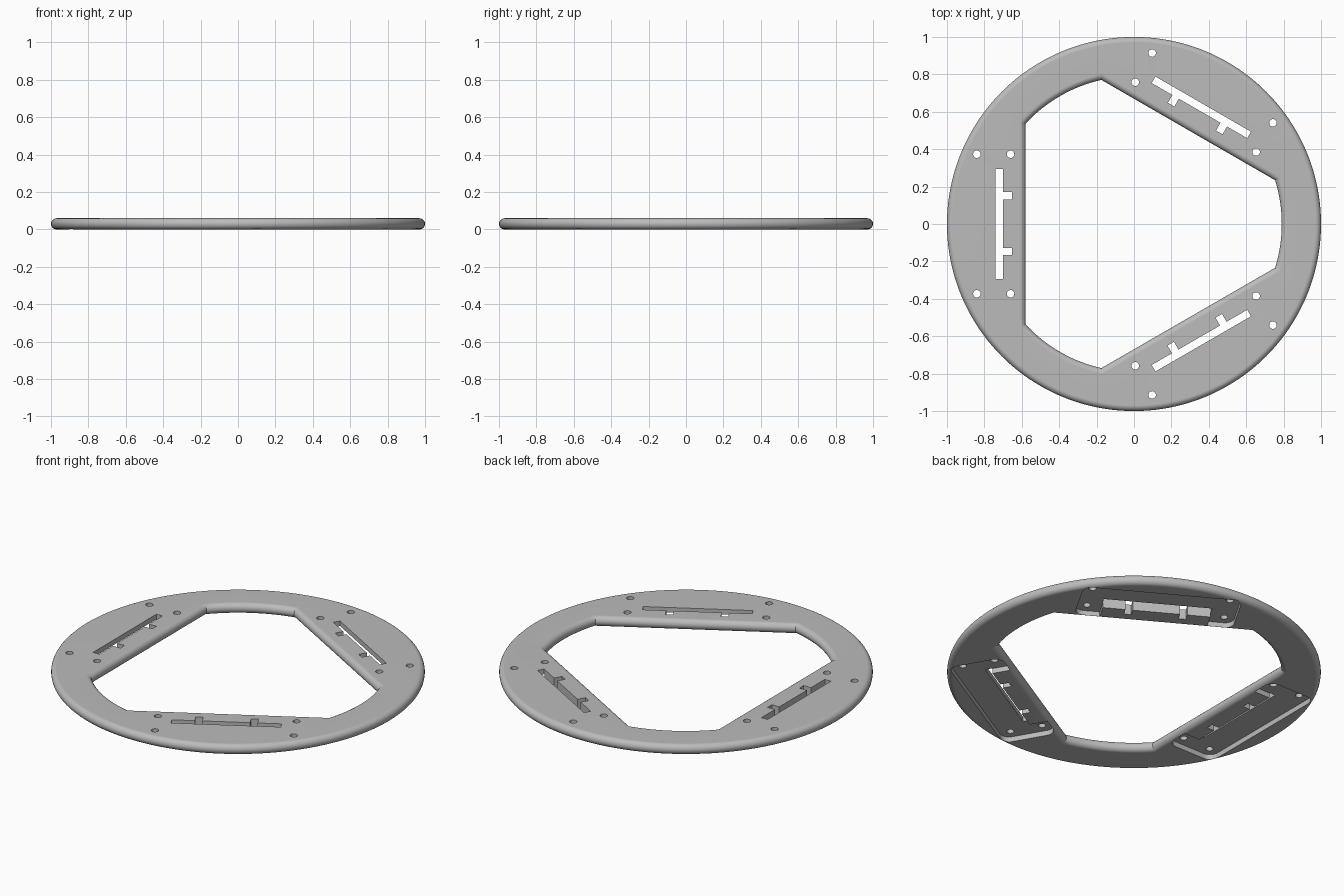
import bpy, bmesh
from math import sin, cos, acos, pi, radians
from mathutils import Matrix

cube = bpy.data.objects.get("Cube")
if cube:
    bpy.data.objects.remove(cube, do_unlink=True)

THICK = 0.06
ROUND = THICK / 2
ARC_R, FLAT_D = 0.79, 0.58      # hole: arc radius and distance of the three flats
PADS = [radians(a) for a in (0, 120, 240)]


def new_object(name, bm):
    bmesh.ops.recalc_face_normals(bm, faces=bm.faces)
    mesh = bpy.data.meshes.new(name)
    bm.to_mesh(mesh)
    bm.free()
    obj = bpy.data.objects.new(name, mesh)
    bpy.context.collection.objects.link(obj)
    return obj


def sector_angles(inset):
    """Angles round the ring, with exact stops at the corners of the hole."""
    c = acos((FLAT_D + inset) / (ARC_R + inset))
    result = []
    for pad in PADS:
        mid = pad + pi
        result += [(mid - c + 2 * c * i / 40, mid) for i in range(40)]
        gap = radians(120) - 2 * c
        result += [(mid + c + gap * i / 16, None) for i in range(16)]
    return result


def outer_loop(inset):
    return [((1 - inset) * cos(a), (1 - inset) * sin(a)) for a, _ in sector_angles(0)]


def hole_loop(inset):
    pts = []
    for a, mid in sector_angles(inset):
        r = ARC_R + inset if mid is None else (FLAT_D + inset) / cos(a - mid)
        pts.append((r * cos(a), r * sin(a)))
    return pts


def build_ring():
    bm = bmesh.new()
    loops = []
    steps = 10
    # Half-round outer rim going up, then half-round hole rim going down
    for side, sign in ((outer_loop, 1), (hole_loop, -1)):
        for i in range(steps + 1):
            t = sign * (-pi / 2 + pi * i / steps)
            z = ROUND + ROUND * sin(t)
            loops.append([bm.verts.new((x, y, z)) for x, y in side(ROUND * (1 - cos(t)))])
    for k, loop in enumerate(loops):
        nxt = loops[(k + 1) % len(loops)]
        for i in range(len(loop)):
            j = (i + 1) % len(loop)
            bm.faces.new((loop[i], loop[j], nxt[j], nxt[i]))
    return new_object("mounting_ring", bm)


def prism(bm, outline, z0, z1):
    """Repeat an extruded outline at each of the three pads."""
    for a in PADS:
        rot = Matrix.Rotation(a, 3, 'Z')
        low = [bm.verts.new(rot @ Matrix.Translation((x, y, z0)).translation) for x, y in outline]
        high = [bm.verts.new(v.co + Matrix.Translation((0, 0, z1 - z0)).translation) for v in low]
        bm.faces.new(low[::-1])
        bm.faces.new(high)
        for i in range(len(low)):
            j = (i + 1) % len(low)
            bm.faces.new((low[i], low[j], high[j], high[i]))


def arc(cx, cy, r, start, sweep, n):
    return [(cx + r * cos(radians(start + sweep * i / n)),
             cy + r * sin(radians(start + sweep * i / n))) for i in range(n + 1)]


def pocket_cutter():
    # Rounded pocket that wraps round a full-height block beside the slot
    x0, x1, h, r = -0.90, -0.60, 0.43, 0.05
    block_x, block_h = -0.702, 0.292
    outline = (arc(x1 - r, h - r, r, 0, 90, 6) + arc(x0 + r, h - r, r, 90, 90, 6)
               + arc(x0 + r, r - h, r, 180, 90, 6) + arc(x1 - r, r - h, r, 270, 90, 6)
               + [(x1, -block_h), (block_x, -block_h), (block_x, block_h), (x1, block_h)])
    bm = bmesh.new()
    prism(bm, outline, -0.05, ROUND)
    return new_object("pocket_cutter", bm)


def slot_cutter():
    bm = bmesh.new()
    # Long slot with two side notches
    left, right, tooth, h = -0.74, -0.70, -0.652, 0.295
    outline = [(left, h), (left, -h), (right, -h)]
    for y in (-0.147, 0.15):
        outline += [(right, y - 0.02), (tooth, y - 0.02), (tooth, y + 0.02), (right, y + 0.02)]
    outline.append((right, h))
    prism(bm, outline, -0.1, 0.15)
    # Four screw holes round each slot
    for x in (-0.84, -0.66):
        for y in (-0.373, 0.373):
            prism(bm, arc(x, y, 0.02, 0, 345, 23), -0.1, 0.15)
    return new_object("slot_cutter", bm)


ring = build_ring()
bpy.ops.object.select_all(action='DESELECT')
bpy.context.view_layer.objects.active = ring
ring.select_set(True)

for cutter in (pocket_cutter(), slot_cutter()):
    cutter.hide_render = True
    mod = ring.modifiers.new("cut", 'BOOLEAN')
    mod.operation = 'DIFFERENCE'
    mod.solver = 'EXACT'
    mod.object = cutter
    bpy.ops.object.modifier_apply(modifier=mod.name)
    bpy.data.objects.remove(cutter, do_unlink=True)

# Smooth rims, flat faces
bpy.ops.object.shade_smooth_by_angle(angle=radians(30))
weighted = ring.modifiers.new("flat_faces", 'WEIGHTED_NORMAL')
weighted.keep_sharp = True

grey = bpy.data.materials.new("light_grey")
grey.use_nodes = True
colour = (0.5, 0.5, 0.5, 1)
grey.diffuse_color = colour
grey.node_tree.nodes["Principled BSDF"].inputs["Base Color"].default_value = colour
ring.data.materials.clear()
ring.data.materials.append(grey)
